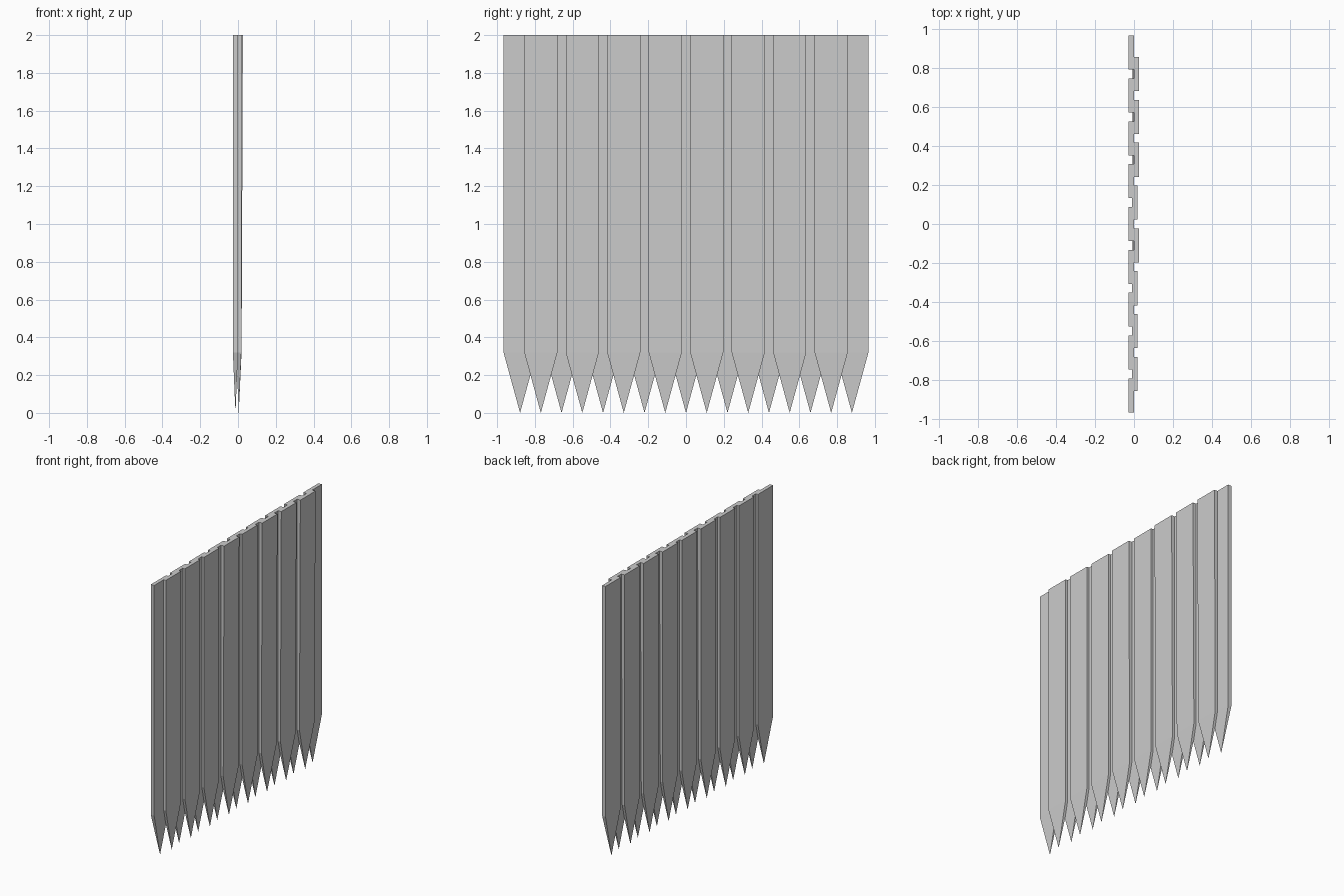
import bpy, bmesh

if "Cube" in bpy.data.objects:
    bpy.data.objects.remove(bpy.data.objects["Cube"])

HALF_W = 0.0875     # half plank width
THICK = 0.027       # plank thickness
SHOULDER = 0.32     # height where the point begins
STEP = 0.2196       # spacing within one row


def plank(name, y, x_low, x_top):
    """Sharpened plank: four-sided point at the ground, straight or leaning body."""
    bm = bmesh.new()
    h = THICK / 2

    def ring(x, z):
        return [bm.verts.new((x + sx * h, y + sy * HALF_W, z))
                for sx, sy in ((-1, -1), (1, -1), (1, 1), (-1, 1))]

    x_mid = x_low + (x_top - x_low) * SHOULDER / 2
    low, top = ring(x_mid, SHOULDER), ring(x_top, 2.0)
    tip = bm.verts.new((x_low, y, 0))
    for i in range(4):
        j = (i + 1) % 4
        bm.faces.new((low[i], low[j], top[j], top[i]))
        bm.faces.new((tip, low[j], low[i]))
    bm.faces.new(top)
    bmesh.ops.recalc_face_normals(bm, faces=bm.faces)
    mesh = bpy.data.meshes.new(name)
    bm.to_mesh(mesh)
    bm.free()
    bpy.context.collection.objects.link(bpy.data.objects.new(name, mesh))


# Rear row: nine upright planks
for i in range(9):
    plank(f"rear_plank_{i + 1}", (i - 4) * STEP, -0.0135, -0.0135)

# Front row: eight planks covering the gaps, some leaning outward at the top
leaning = {3, 5, 6, 7}
for i in range(8):
    plank(f"front_plank_{i + 1}", (i - 3.5) * STEP, 0.004,
          0.0125 if i in leaning else 0.004)
